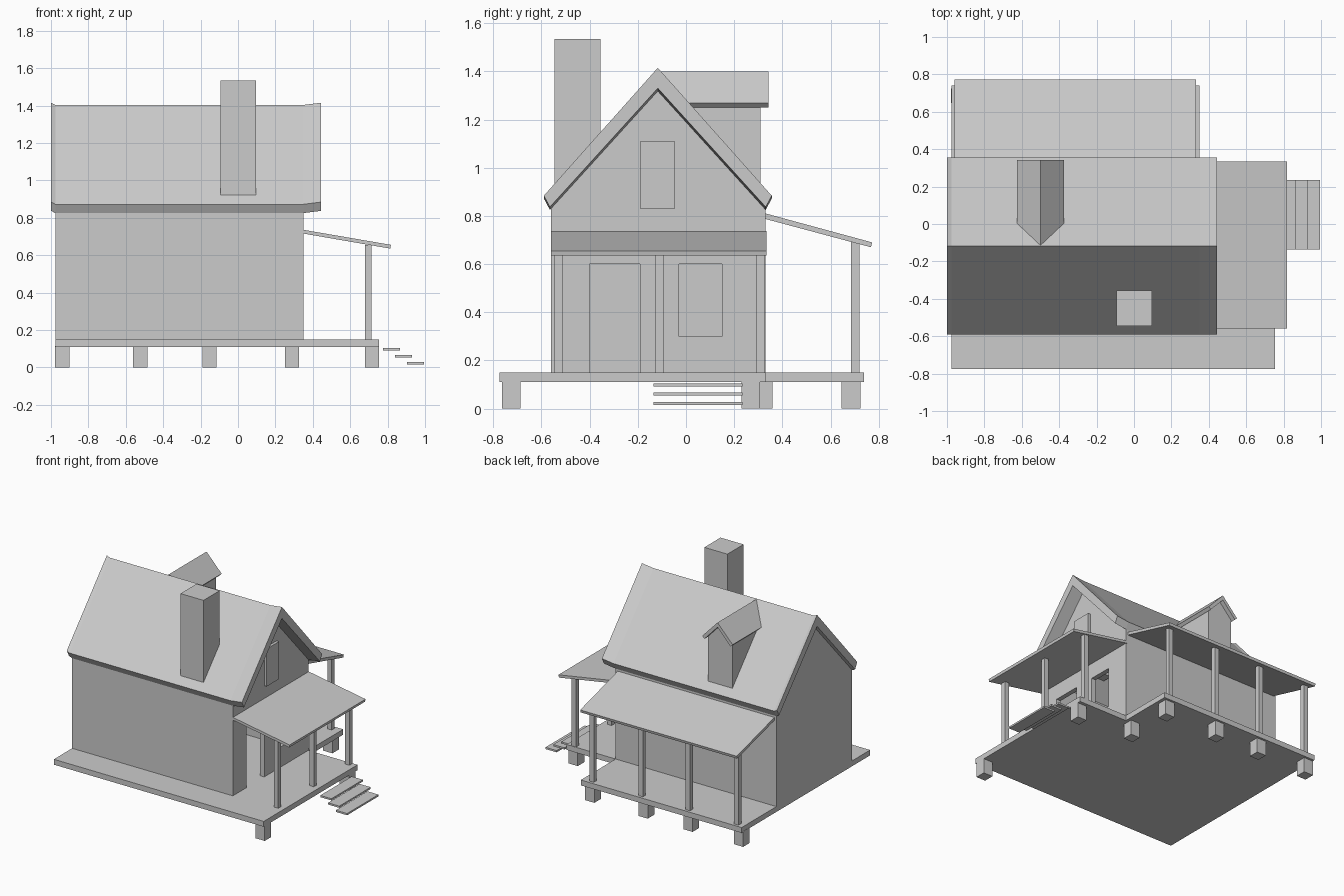
import bpy
import bmesh

if "Cube" in bpy.data.objects:
    bpy.data.objects.remove(bpy.data.objects["Cube"])

GREY = (0.6, 0.6, 0.6, 1)
grey = bpy.data.materials.new("plain_grey")
grey.use_nodes = True
grey.diffuse_color = GREY
grey.node_tree.nodes["Principled BSDF"].inputs["Base Color"].default_value = GREY


def loft(name, rings):
    """Closed solid skinned through matching rings of points."""
    bm = bmesh.new()
    loops = [[bm.verts.new(p) for p in ring] for ring in rings]
    bm.faces.new(loops[0])
    bm.faces.new(loops[-1])
    for a, b in zip(loops, loops[1:]):
        for i in range(len(a)):
            j = (i + 1) % len(a)
            bm.faces.new((a[i], a[j], b[j], b[i]))
    bmesh.ops.recalc_face_normals(bm, faces=bm.faces)
    mesh = bpy.data.meshes.new(name)
    bm.to_mesh(mesh)
    bm.free()
    mesh.materials.append(grey)
    obj = bpy.data.objects.new(name, mesh)
    bpy.context.collection.objects.link(obj)
    return obj


def prism(name, profile, axis, start, end):
    """Extrude a 2D profile along x, y or z."""
    def place(p, t):
        point = list(p)
        point.insert("xyz".index(axis), t)
        return point
    return loft(name, [[place(p, t) for p in profile] for t in (start, end)])


def box(name, x, y, z):
    corners = [(x[0], y[0]), (x[1], y[0]), (x[1], y[1]), (x[0], y[1])]
    return prism(name, corners, "z", *z)


def around(c, size):
    return (c - size / 2, c + size / 2)


def cut(target, cutter):
    """Subtract the cutter, then discard it."""
    cutter.hide_render = True
    mod = target.modifiers.new("opening", 'BOOLEAN')
    mod.operation = 'DIFFERENCE'
    mod.solver = 'EXACT'
    mod.object = cutter
    bpy.context.view_layer.objects.active = target
    bpy.ops.object.modifier_apply(modifier=mod.name)
    bpy.data.objects.remove(cutter)


LEFT, RIGHT = -0.977, 0.35      # house ends in x
FRONT, BACK = -0.56, 0.33       # house sides in y
RIDGE = -0.117                  # ridge line in y
DECK = 0.15                     # deck top

# Deck, notched at the corner between the two porches
prism("deck", [(LEFT, -0.775), (0.755, -0.775), (0.755, BACK), (RIGHT, BACK),
               (RIGHT, 0.74), (LEFT, 0.74)], "z", 0.11, DECK)

# Hollow house with gable ends
def gable(inset):
    return [(FRONT + inset, DECK), (BACK - inset, DECK), (BACK - inset, 0.85 - inset),
            (RIDGE, 1.34 - inset), (FRONT + inset, 0.85 - inset)]

walls = prism("walls", gable(0), "x", LEFT, RIGHT)
cut(walls, prism("room_cutter", [(y, z - 0.01) for y, z in gable(0.035)], "x",
                 LEFT + 0.035, RIGHT - 0.035))
cut(walls, box("door_cutter", (0.25, 0.45), (-0.40, -0.19), (0.1, 0.6)))
cut(walls, box("window_cutter", (0.25, 0.45), (-0.03, 0.15), (0.3, 0.6)))
box("attic_shutter", (RIGHT - 0.01, RIGHT + 0.02), (-0.19, -0.045), (0.83, 1.11))

# Main roof, lifted slightly at the overhanging ends
roof_section = [(-0.59, 0.872), (RIDGE, 1.403), (0.356, 0.872),
                (0.331, 0.825), (RIDGE, 1.318), (-0.565, 0.825)]
loft("main_roof", [[(x, y, z + lift) for y, z in roof_section]
                   for x, lift in ((-1, 0.012), (LEFT, 0), (RIGHT, 0), (0.445, 0.012))])

box("chimney", (-0.093, 0.097), (-0.545, -0.355), (0.92, 1.535))

# Dormer on the back slope
prism("dormer_walls", [(-0.6, 0.9), (-0.4, 0.9), (-0.4, 1.28), (-0.5, 1.38), (-0.6, 1.28)],
      "y", -0.08, 0.31)
prism("dormer_roof", [(-0.625, 1.268), (-0.5, 1.4), (-0.375, 1.268),
                      (-0.393, 1.25), (-0.5, 1.365), (-0.607, 1.25)], "y", -0.112, 0.343)

# Porch roofs
prism("side_porch_roof", [(0.34, 0.737), (0.818, 0.655), (0.814, 0.635), (0.34, 0.717)],
      "y", FRONT, 0.335)
prism("back_porch_roof", [(0.32, 0.813), (0.773, 0.69), (0.768, 0.67), (0.32, 0.79)],
      "x", -0.96, 0.332)

# Porch posts
for i, y in enumerate((-0.53, -0.11, 0.31)):
    box(f"side_porch_post_{i + 1}", around(0.697, 0.036), around(y, 0.034), (DECK, 0.655))
for i, x in enumerate((-0.92, -0.52, -0.13, 0.275)):
    box(f"back_porch_post_{i + 1}", around(x, 0.036), around(0.703, 0.034), (DECK, 0.695))

# Foundation piers
piers = [(0.717, -0.725), (0.717, 0.268), (0.288, 0.32)]
piers += [(x, 0.685) for x in (-0.94, -0.523, -0.153, 0.288)]
for i, (x, y) in enumerate(piers):
    box(f"pier_{i + 1}", around(x, 0.076), around(y, 0.077), (0, 0.115))

# Floating steps
for i in range(3):
    x, z = 0.82 + 0.0645 * i, 0.098 - 0.038 * i
    box(f"step_{i + 1}", around(x, 0.092), (-0.135, 0.235), around(z, 0.013))
